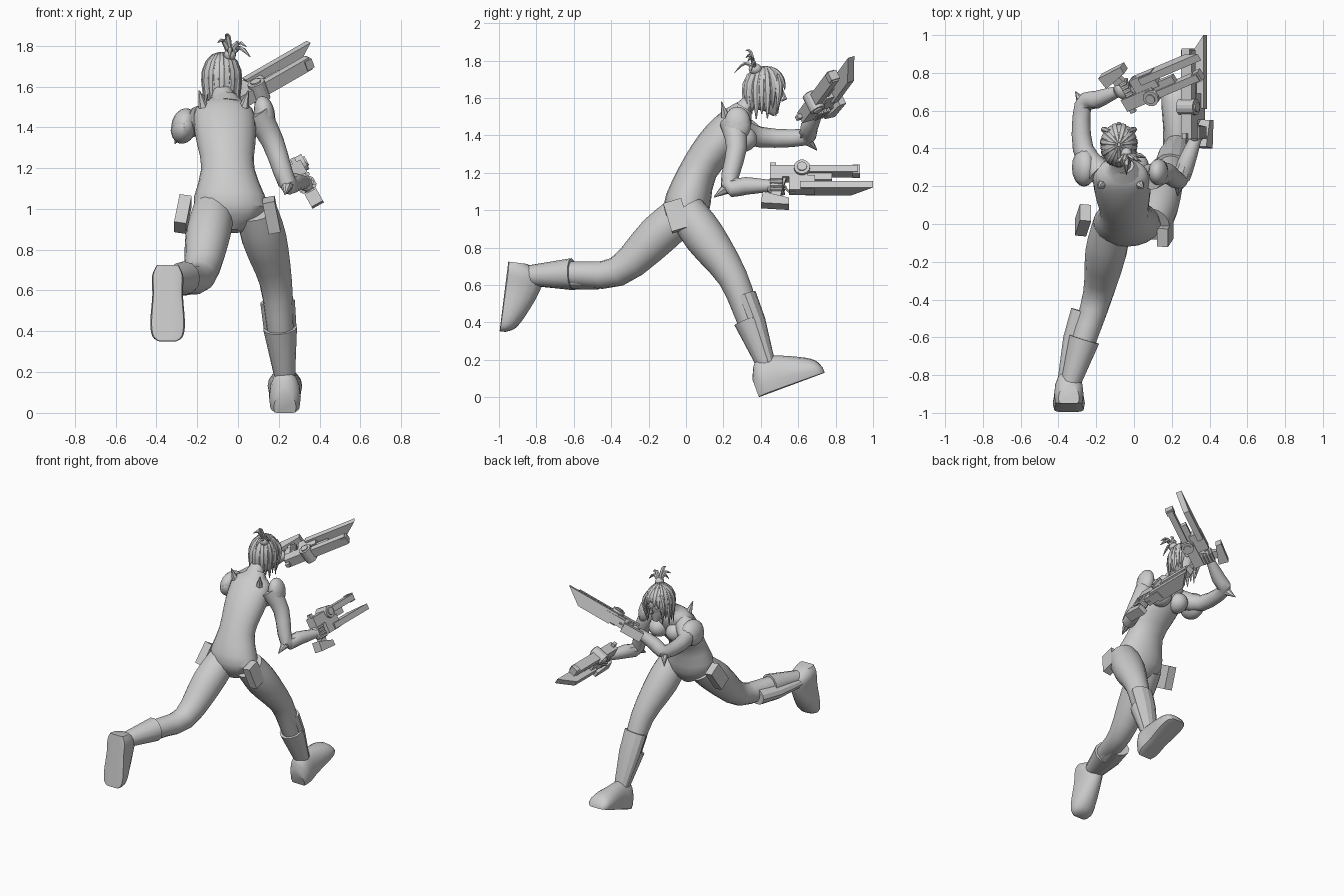
import bpy, bmesh, math
from mathutils import Vector, Matrix

if "Cube" in bpy.data.objects:
    bpy.data.objects.remove(bpy.data.objects["Cube"])

shade = (.6, .6, .6, 1)
grey = bpy.data.materials.new("plain_grey")
grey.use_nodes = True
grey.diffuse_color = shade
grey.node_tree.nodes["Principled BSDF"].inputs["Base Color"].default_value = shade
X, Y, Z = Matrix.Identity(3)


def finish(name, bm, angle):
    bmesh.ops.recalc_face_normals(bm, faces=bm.faces)
    mesh = bpy.data.meshes.new(name)
    bm.to_mesh(mesh)
    bm.free()
    mesh.materials.append(grey)
    obj = bpy.data.objects.new(name, mesh)
    bpy.context.collection.objects.link(obj)
    bpy.ops.object.select_all(action="DESELECT")
    obj.select_set(True)
    bpy.context.view_layer.objects.active = obj
    bpy.ops.object.shade_smooth_by_angle(angle=math.radians(angle))


def skin(name, loops, angle=35):
    """Bridge a list of point loops and cap both ends."""
    bm = bmesh.new()
    rows = [[bm.verts.new(point) for point in loop] for loop in loops]
    for low, high in zip(rows, rows[1:]):
        for i in range(len(low)):
            bm.faces.new((low[i - 1], low[i], high[i], high[i - 1]))
    bm.faces.new(rows[0])
    bm.faces.new(rows[-1])
    finish(name, bm, angle)


def circle(count):
    turns = [math.tau * k / count for k in range(count)]
    return [(math.cos(turn), math.sin(turn)) for turn in turns]


def smooth(rows, steps):
    """Run a smooth curve through rows of numbers."""
    rows = [Vector(row) for row in rows]
    result = []
    for i in range(len(rows) - 1):
        start, end = rows[i], rows[i + 1]
        leave = (end - rows[max(i - 1, 0)]) / 2
        arrive = (rows[min(i + 2, len(rows) - 1)] - start) / 2
        for k in range(steps):
            t = k / steps
            ease = t * t * (3 - 2 * t)
            result.append(start * (1 - ease) + end * ease
                          + leave * t * (1 - t) ** 2 - arrive * t * t * (1 - t))
    return result + [rows[-1]]


def loft(name, points, sizes, sides=12, ref=X, steps=1, flat=1, angle=35):
    """Sweep an ellipse; sizes are radii along ref, flat scales the other axis."""
    rings = smooth([(*p, s) for p, s in zip(points, sizes)], steps)
    path = [ring.xyz for ring in rings]
    loops = []
    for i, ring in enumerate(rings):
        along = (path[min(i + 1, len(path) - 1)] - path[max(i - 1, 0)]).normalized()
        side = (ref - along * ref.dot(along)).normalized()
        other = along.cross(side) * flat
        loops.append([path[i] + (side * c + other * s) * ring.w for c, s in circle(sides)])
    skin(name, loops, angle)


def frame(origin, forward, up):
    forward = Vector(forward).normalized()
    up = Vector(up)
    up = (up - forward * up.dot(forward)).normalized()
    turn = Matrix((forward, up, forward.cross(up))).transposed()
    return Matrix.Translation(origin) @ turn.to_4x4()


def prism(name, place, profile, half):
    skin(name, [[place @ Vector((a, u, s)) for a, u in profile] for s in (-half, half)], 20)


def box(name, place, back, front, low, high, half):
    prism(name, place, [(back, low), (front, low), (front, high), (back, high)], half)


def ball(name, center, size, turn=Matrix()):
    bm = bmesh.new()
    place = Matrix.Translation(center) @ turn @ Matrix.Diagonal((*size, 1))
    bmesh.ops.create_uvsphere(bm, u_segments=16, v_segments=10, radius=1, matrix=place)
    finish(name, bm, 35)


# Torso: each row is depth position, height, half width, half depth
body = [(0, .89, .05, .05), (0, 1, .18, .12), (.06, 1.2, .13, .1), (.185, 1.37, .15, .115),
        (.265, 1.49, .14, .085), (.3, 1.54, .06, .05), (.4, 1.62, .05, .05)]
skin("torso", [[(w * c - .03 - (z - .9) / 15, y + d * s, z + d * s * (.2 - z) / 4) for c, s in circle(20)]
               for y, z, w, d in smooth(body, 3)])
loft("collar", [(-.06, .28, 1.5), (-.06, .31, 1.55)], [.1, .06], flat=.8)
for side in (-1, 1):
    ball("chest_form", (side * .07 - .06, .3, 1.38), (.07, .08, .07))
    horn = Vector((side * .1 - .07, .21, 1.5))
    loft("collar_horn", [horn, horn + Vector((side * .02, -.02, .08))], [.025, .003], sides=6)


def leg(name, hip, knee, ankle, shin_front):
    """Thigh and calf with a front guard and a flared boot cuff."""
    hip, knee, ankle = Vector(hip), Vector(knee), Vector(ankle)
    calf = knee.lerp(ankle, .5)
    loft(name + "_leg", [hip, hip.lerp(knee, .4), knee, calf, ankle], [.1, .11, .08, .065, .05],
         sides=16, steps=3)
    push = shin_front * .03
    loft(name + "_shin_guard", [knee.lerp(ankle, .2) + push, calf + push, ankle + push / 2],
         [.085, .08, .05], flat=.7, angle=20)
    loft(name + "_boot_cuff", [knee.lerp(ankle, .48), ankle], [.083, .05])


def foot(name, heel, forward, up):
    """Flat sole under a rounded upper; rows are distance, half width, height."""
    place = frame(heel, forward, up)
    rows = [(0, .055, .1), (.05, .077, .19), (.14, .075, .185), (.28, .085, .125),
            (.35, .075, .08), (.375, .045, .03)]
    skin(name + "_foot", [[place @ Vector((f, max(0, h * (.3 + .7 * s)), w * c)) for c, s in circle(16)]
                          for f, w, h in smooth(rows, 3)], 40)


leg("front", (.09, 0, 1), (.185, .25, .64), (.23, .43, .17), Y)
foot("front", (.23, .39, 0), (0, .35, .13), Z)
leg("back", (-.12, 0, 1), (-.19, -.37, .67), (-.345, -.87, .65), -Z - X)
foot("back", (-.345, -.95, .725), (0, -.05, -.4), Y)

# Hip pouches
box("right_pouch", frame((.165, -.05, .97), (-.2, -.3, 1), X), -.08, .08, -.03, .03, .05)
box("left_pouch", frame((-.27, .02, .975), (.2, .6, 1), X), -.08, .08, -.03, .03, .05)


def arm(name, shoulder, bend, elbow, wrist, spike, ref):
    """Bent arm with an elbow spike and a domed shoulder plate."""
    shoulder, elbow, wrist = Vector(shoulder), Vector(elbow), Vector(wrist)
    fore = elbow.lerp(wrist, .4)
    loft(name + "_arm", [shoulder, bend, elbow, fore, wrist], [.07, .055, .045, .047, .03], ref=ref, steps=3)
    loft(name + "_elbow_spike", [fore, elbow, spike], [.045, .04, .003], sides=8, ref=ref)


arm("right", (.09, .25, 1.47), (.17, .27, 1.33), (.24, .23, 1.13), (.33, .46, 1.13), (.23, .15, 1.07), X)
arm("left", (-.18, .27, 1.44), (-.27, .4, 1.39), (-.27, .63, 1.39), (-.09, .7, 1.52), (-.31, .7, 1.32), Z)
for name, center, size, tilt in (("right", (.13, .275, 1.47), (.05, .07, .085), -.2),
                                 ("left", (-.265, .3, 1.415), (.06, .1, .08), .3)):
    turn = Matrix.Rotation(tilt, 4, "Y")
    ball(name + "_shoulder_plate", center, size, turn)
    ball(name + "_shoulder_rim", Vector(center) - Z * .015, Vector(size) * 1.03, turn)

# Head and face
head = Vector((-.08, .42, 1.64))
ball("skull", head, (.08, .1, .11))
loft("jaw", [head + Y * .02, head + Vector((0, .03, -.07)), head + Vector((0, .06, -.13))],
     [.07, .06, .015], steps=2)
loft("nose", [head + Y * .095, head + Vector((0, .11, -.045)), head + Vector((0, .09, -.055))],
     [.006, .013, .008], sides=6)
for side in (-1, 1):
    ball("eye", head + Vector((side * .033, .087, -.01)), (.016, .01, .01))

# Hair strands fall from the crown and stay short over the face
strands = 22
for k in range(strands):
    turn = math.tau * k / strands
    facing = max(0, math.cos(turn))
    length = 2.25 - facing ** 2 + k % 2 / 8
    lift = 1.04 + k % 2 / 30
    points = []
    for i in range(7):
        fall = .1 + length * i / 6
        reach = math.sin(min(fall, 1.9))
        drop = max(0, fall - 1.9) / 12
        points.append(head + lift * Vector((.085 * math.sin(turn) * reach, .105 * math.cos(turn) * reach,
                                            .12 * math.cos(fall) - drop)))
    loft("hair_strand", points, [.005, .014, .019, .022, .022, .016, .003], sides=6,
         ref=Vector((math.cos(turn), -math.sin(turn), 0)), flat=.5)
for side in (-1, 1):
    loft("side_lock", [head + Vector((side * x, y, z)) for x, y, z in
                       ((.05, .07, .08), (.08, .08, 0), (.06, .06, -.14))], [.012, .016, .002],
         sides=6, steps=3)

# Topknot with curved tufts
knot = Vector((-.04, .37, 1.755))
ball("topknot", knot, (.03, .035, .03))
for tip in ((-.02, -.05, .1), (.1, -.02, -.01), (0, -.11, -.02), (.08, -.04, .04), (-.06, -.05, .06)):
    tip = Vector(tip)
    loft("topknot_tuft", [knot, knot + tip / 2 + Z * .04, knot + tip], [.014, .014, .002],
         sides=6, steps=3, flat=.7)


def pistol(origin, forward, up, outer):
    """Pistol with a broad slanted blade below, held in a closed hand."""
    place = frame(origin, forward, up)
    turn = place.to_3x3()
    box("pistol_receiver", place, 0, .2, .04, .11, .033)
    box("pistol_barrel", place, .2, .47, .07, .11, .033)
    box("pistol_muzzle", place, .44, .48, .063, .117, .025)
    box("pistol_rail", place, .15, .33, .03, .07, .018)
    box("pistol_blade_mount", place, .1, .24, -.04, .05, .03)
    box("pistol_rear_sight", place, 0, .03, .11, .135, .012)
    prism("pistol_blade", frame(place @ Vector((0, -.015, 0)), forward, turn @ Z * outer),
          [(.19, -.045), (.43, -.045), (.55, .045), (.16, .045)], .02)
    prism("pistol_grip", place, [(0, -.09), (.05, -.09), (.09, .06), (.02, .06)], .018)
    prism("pistol_pommel", place, [(-.05, -.12), (.1, -.13), (.1, -.09), (-.04, -.05)], .032)
    for part, radius, half in (("drum", .043, .05), ("drum_cap", .026, .058)):
        prism("pistol_" + part, place, [(.17 + radius * c, .09 + radius * s) for c, s in circle(14)], half)
    guard = [place @ Vector((.12 + c * .04, s * .04, 0)) for c, s in circle(12)[6:]]
    loft("trigger_guard", guard, [.006] * len(guard), sides=6, ref=turn @ Z)
    ball("hand", place @ Vector((.015, 0, 0)), (.035, .05, .033), turn.to_4x4())
    for i in range(4):
        height = .03 - i * .022
        knuckles = [place @ Vector((a, height, s)) for a, s in ((0, .03), (.06, .03), (.07, -.02), (.04, -.03))]
        loft("finger", knuckles, [.011] * len(knuckles), sides=6, ref=turn @ Y)


pistol((.33, .45, 1.13), Y, (-.5, 0, .9), 1)
pistol((-.08, .7, 1.52), (.4, .17, .23), (.57, -.8, -.2), -1)
